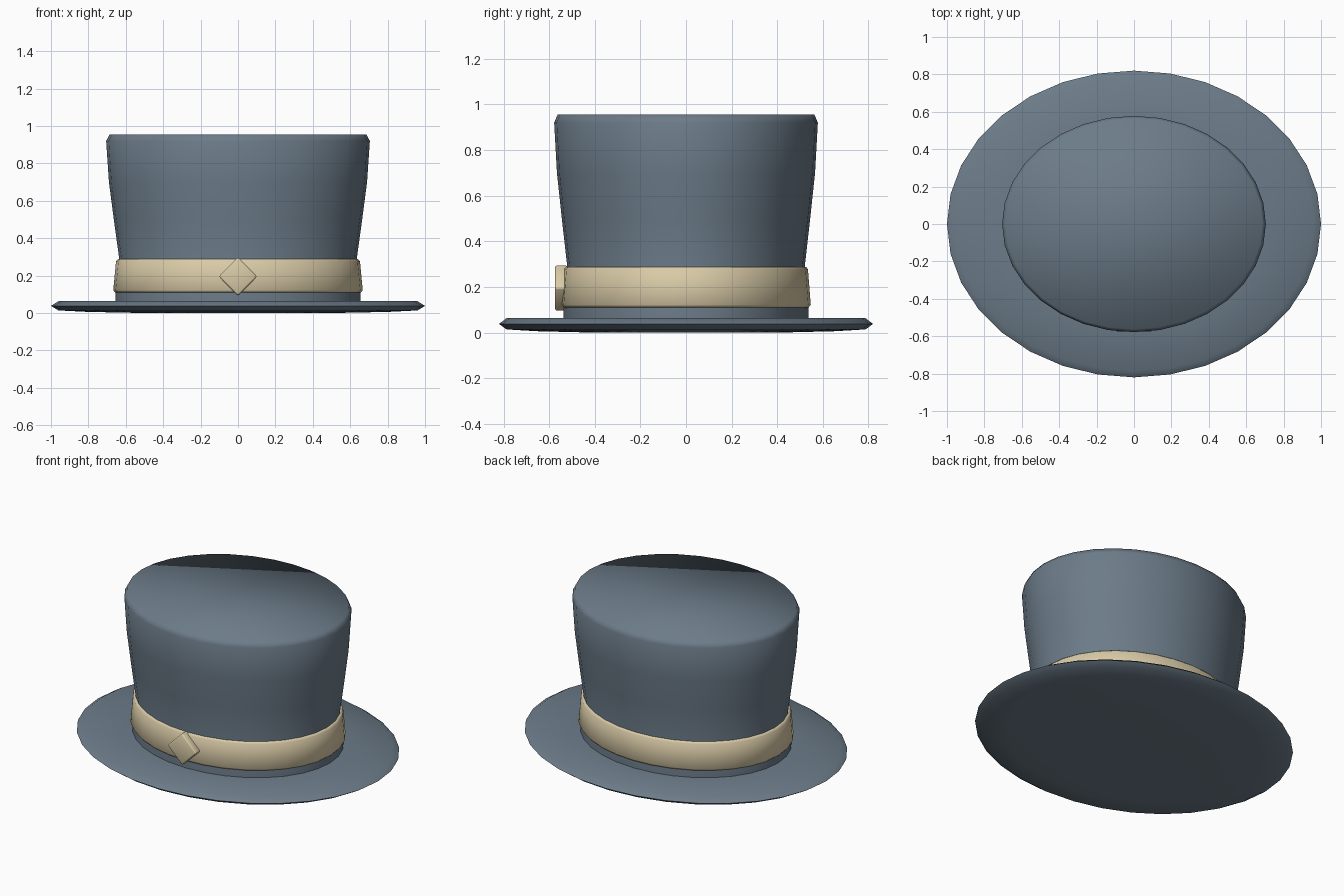
import bpy, bmesh, math

if "Cube" in bpy.data.objects:
    bpy.data.objects.remove(bpy.data.objects["Cube"])

SIDES = 32
Y_SCALE = 0.82  # the hat is oval: depth relative to width


def material(name, color):
    mat = bpy.data.materials.new(name)
    mat.diffuse_color = (*color, 1)
    mat.use_nodes = True
    mat.node_tree.nodes["Principled BSDF"].inputs["Base Color"].default_value = mat.diffuse_color
    return mat


felt = material("felt", (0.15, 0.20, 0.25))
ribbon = material("ribbon", (0.70, 0.60, 0.39))


def finish(name, bm, mat, angle):
    """Turn a bmesh into a smooth-shaded object."""
    bmesh.ops.recalc_face_normals(bm, faces=bm.faces[:])
    mesh = bpy.data.meshes.new(name)
    bm.to_mesh(mesh)
    bm.free()
    obj = bpy.data.objects.new(name, mesh)
    bpy.context.collection.objects.link(obj)
    mesh.materials.append(mat)
    bpy.ops.object.select_all(action='DESELECT')
    obj.select_set(True)
    bpy.context.view_layer.objects.active = obj
    bpy.ops.object.shade_smooth_by_angle(angle=math.radians(angle))
    return obj


def oval_lathe(name, profile, mat, angle, ring=False):
    """Sweep (radius, z) points round an oval; cap the ends or close as a ring."""
    bm = bmesh.new()
    loops = []
    for r, z in profile:
        loops.append([bm.verts.new((r * math.cos(a), r * Y_SCALE * math.sin(a), z))
                      for a in (math.tau * i / SIDES for i in range(SIDES))])
    pairs = list(zip(loops, loops[1:]))
    if ring:
        pairs.append((loops[-1], loops[0]))
    else:
        bm.faces.new(loops[0])
        bm.faces.new(loops[-1])
    for a, b in pairs:
        for i in range(SIDES):
            j = (i + 1) % SIDES
            bm.faces.new((a[i], a[j], b[j], b[i]))
    return finish(name, bm, mat, angle)


# Brim: thin disc with a pointed edge and a slightly bulging underside
oval_lathe("brim", [(0.5, 0.0), (0.80, 0.006), (0.96, 0.014), (1.0, 0.038),
                    (0.96, 0.063), (0.60, 0.063)], felt, 60)

# Crown: flares upward, with a small chamfer at the top
oval_lathe("crown", [(0.655, 0.04), (0.655, 0.10), (0.635, 0.29), (0.664, 0.50),
                     (0.69, 0.70), (0.705, 0.92), (0.687, 0.955)], felt, 80)

# Hat band: ribbon ring with chamfered edges
oval_lathe("hat_band", [(0.63, 0.11), (0.656, 0.11), (0.667, 0.122), (0.652, 0.278),
                        (0.642, 0.288), (0.62, 0.288)], ribbon, 60, ring=True)

# Diamond ornament on the front of the band
bm = bmesh.new()
bmesh.ops.create_cube(bm, size=1)
bmesh.ops.scale(bm, vec=(0.145, 0.055, 0.145), verts=bm.verts)
bmesh.ops.bevel(bm, geom=bm.edges[:], offset=0.009, segments=2,
                profile=0.5, affect='EDGES')
ornament = finish("diamond_ornament", bm, ribbon, 50)
ornament.rotation_euler.y = math.radians(45)
ornament.location = (0, -0.547, 0.195)
